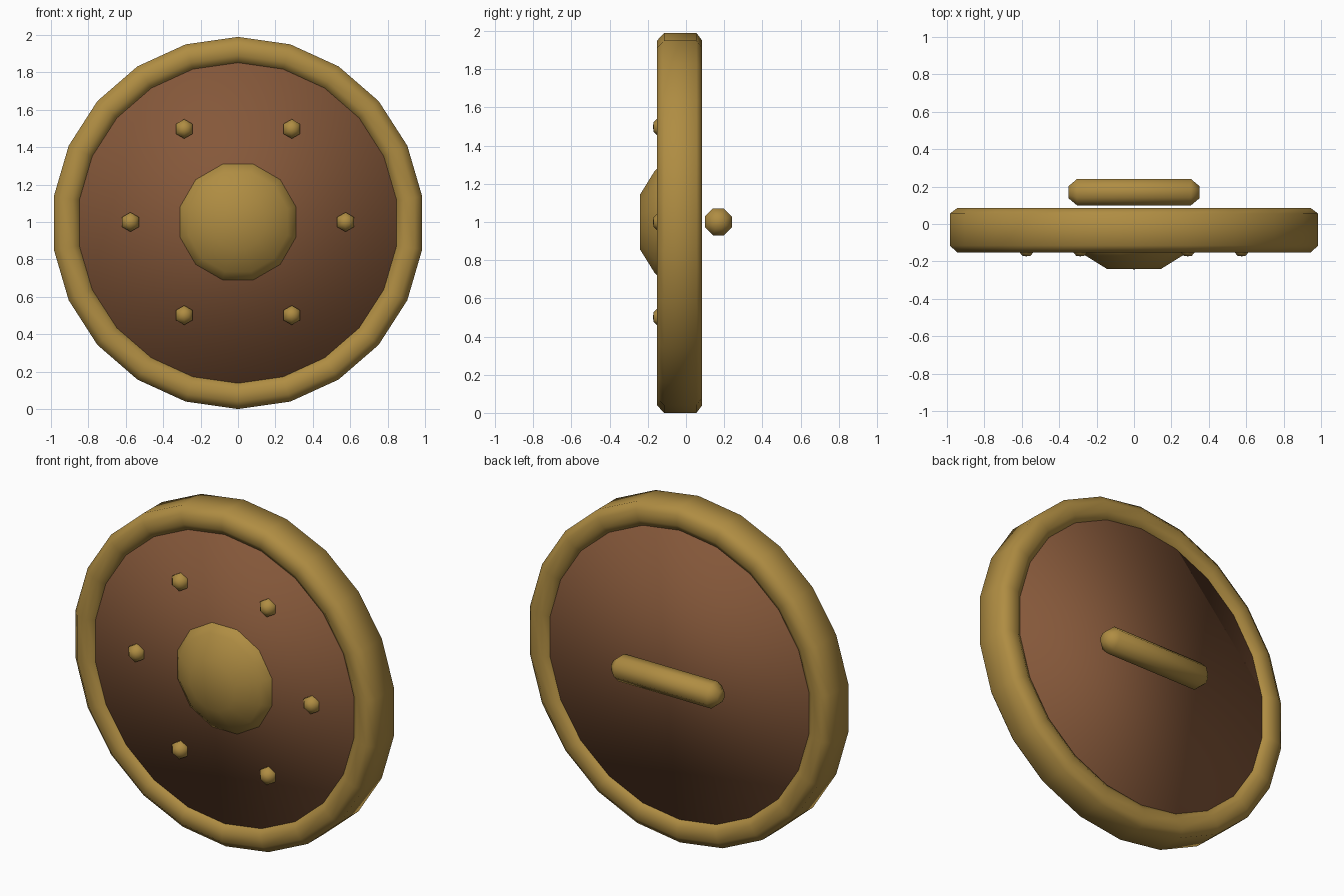
import bpy, bmesh, math
from mathutils import Matrix

cube = bpy.data.objects.get("Cube")
if cube:
    bpy.data.objects.remove(cube)


def material(name, rgb):
    m = bpy.data.materials.new(name)
    m.use_nodes = True
    m.diffuse_color = (*rgb, 1)
    m.node_tree.nodes["Principled BSDF"].inputs["Base Color"].default_value = (*rgb, 1)
    return m


gold = material("aged_gold", (0.43, 0.265, 0.055))
wood = material("brown_wood", (0.235, 0.097, 0.042))
CENTRE = 0.995


def lathe(name, profile, sides, mat, loc, axis="Y", closed=False, turn=0.0):
    """Spin (radius, distance) points round an axis; open profiles get flat caps."""
    bm = bmesh.new()
    rings = []
    for r, d in profile:
        if r == 0:
            rings.append([bm.verts.new((0, d, 0))] * sides)
            continue
        angles = [turn + math.tau * i / sides for i in range(sides)]
        rings.append([bm.verts.new((r * math.cos(a), d, r * math.sin(a))) for a in angles])
    pairs = list(zip(rings, rings[1:]))
    if closed:
        pairs.append((rings[-1], rings[0]))
    for a, b in pairs:
        for i in range(sides):
            j = (i + 1) % sides
            bm.faces.new(list(dict.fromkeys((a[i], a[j], b[j], b[i]))))
    if not closed:
        for ring in (rings[0], rings[-1]):
            if ring[0] is not ring[1]:
                bm.faces.new(ring)
    bmesh.ops.recalc_face_normals(bm, faces=bm.faces[:])
    if axis == "X":
        bm.transform(Matrix.Rotation(-math.pi / 2, 4, "Z"))
    for f in bm.faces:
        f.smooth = True
    mesh = bpy.data.meshes.new(name)
    bm.to_mesh(mesh)
    bm.free()
    mesh.materials.append(mat)
    obj = bpy.data.objects.new(name, mesh)
    obj.location = loc
    bpy.context.collection.objects.link(obj)
    return obj


# Wooden board
lathe("board", [(0.9, -0.125), (0.9, 0.06)], 24, wood, (0, 0, CENTRE))

# Rounded metal rim
lathe("rim", [(0.995, -0.115), (0.955, -0.152), (0.895, -0.152), (0.85, -0.12),
              (0.85, 0.055), (0.895, 0.085), (0.955, 0.085), (0.995, 0.055)],
      22, gold, (0, 0, CENTRE), closed=True, turn=math.pi / 22)

# Central boss
lathe("boss", [(0.325, -0.1), (0.32, -0.125), (0.275, -0.165), (0.15, -0.24), (0, -0.242)],
      12, gold, (0, 0, 1.0), turn=math.pi / 12)

# Ring of six rivets
for i in range(6):
    a = math.tau * i / 6
    lathe(f"rivet_{i + 1}", [(0.052, -0.1), (0.052, -0.142), (0.025, -0.17), (0, -0.173)],
          6, gold, (0.575 * math.cos(a), 0, 1 + 0.575 * math.sin(a)), turn=math.pi / 6)

# Grip bar on the back
lathe("grip", [(0.035, -0.35), (0.076, -0.305), (0.076, 0.305), (0.035, 0.35)],
      8, gold, (0, 0.17, 1.0), axis="X", turn=math.pi / 8)
